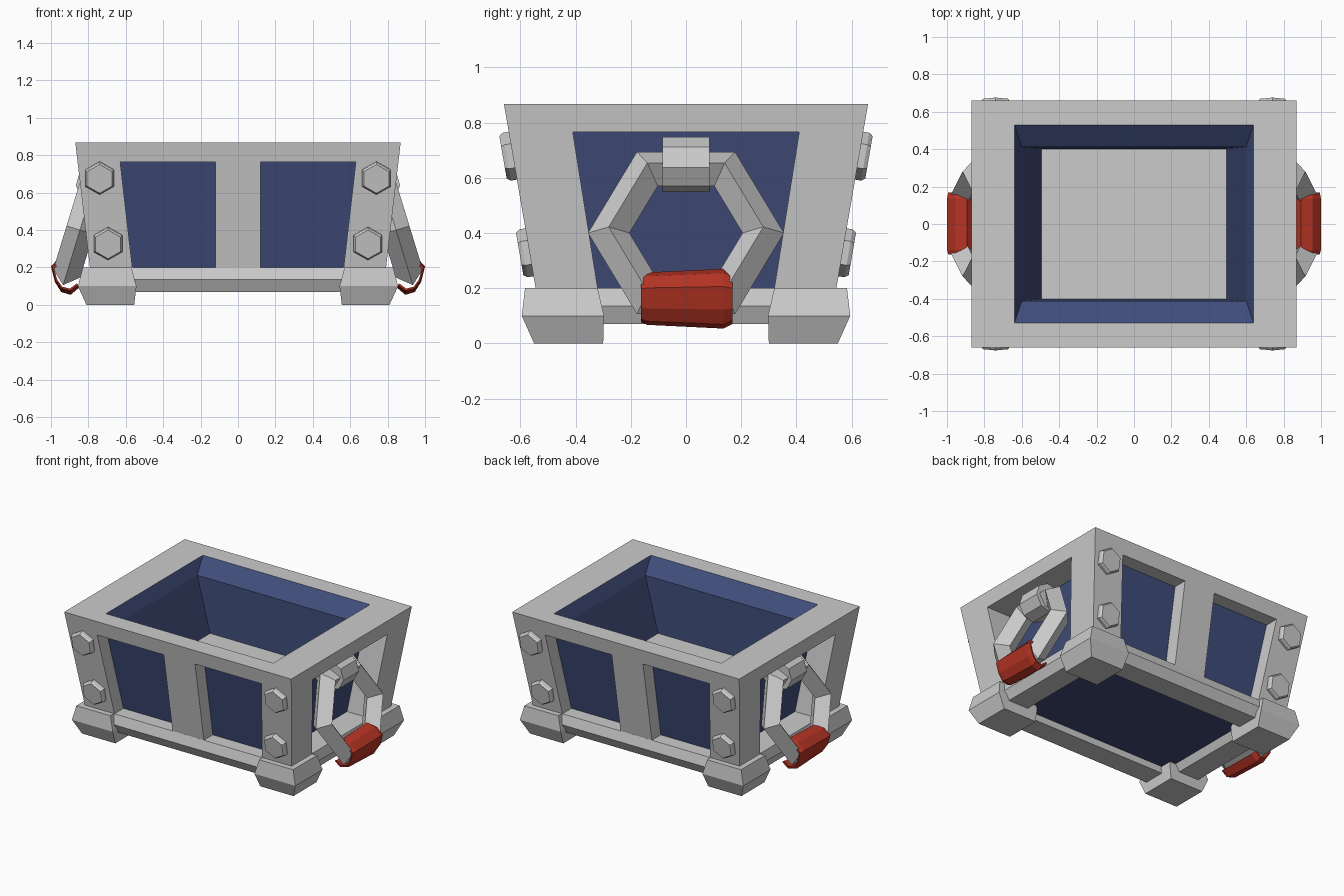
import bpy, bmesh, math
from mathutils import Matrix, Vector

if "Cube" in bpy.data.objects:
    bpy.data.objects.remove(bpy.data.objects["Cube"])


def material(name, rgb):
    m = bpy.data.materials.new(name)
    m.diffuse_color = (*rgb, 1)
    m.use_nodes = True
    m.node_tree.nodes["Principled BSDF"].inputs["Base Color"].default_value = m.diffuse_color
    return m


BLUE = material("blue_panel", (0.05, 0.072, 0.19))
RED = material("red_grip", (0.48, 0.035, 0.018))


def loft(name, rings, mat=None, loop=False, matrix=None):
    """Skin equal-length rings; cap the ends unless the rings close into a loop."""
    bm = bmesh.new()
    vs = [[bm.verts.new(p) for p in r] for r in rings]
    n, m = len(rings[0]), len(rings)
    for i in range(m if loop else m - 1):
        a, b = vs[i], vs[(i + 1) % m]
        for j in range(n):
            k = (j + 1) % n
            bm.faces.new((a[j], a[k], b[k], b[j]))
    if not loop:
        bm.faces.new(vs[0])
        bm.faces.new(vs[-1])
    if matrix:
        bm.transform(matrix)
    bmesh.ops.recalc_face_normals(bm, faces=bm.faces)
    me = bpy.data.meshes.new(name)
    bm.to_mesh(me)
    bm.free()
    ob = bpy.data.objects.new(name, me)
    bpy.context.collection.objects.link(ob)
    if mat:
        me.materials.append(mat)
    return ob


def rect(x0, x1, y0, y1, z):
    return [(x0, y0, z), (x1, y0, z), (x1, y1, z), (x0, y1, z)]


def box(x, y, z):
    return rect(-x, x, -y, y, z)


# Tapering outer faces of the crate
def X(z): return 0.87 - (0.87 - z) * 0.117
def Y(z): return 0.66 - (0.87 - z) * 0.172
# Recessed panel faces
def PX(z): return X(z) - 0.18
def PY(z): return Y(z) - 0.098


LOW, HIGH, TOP = 0.2, 0.765, 0.868

# Blue hopper: outer panels, sloped lip and inner walls
loft("hopper", [box(PX(z), PY(z), z) for z in (0.12, LOW, 0.8)]
     + [box(0.64, 0.53, TOP), box(0.60, 0.412, 0.785), box(0.495, 0.402, 0.41)], BLUE)
loft("hopper_floor", [box(0.495, 0.402, 0.405), box(0.495, 0.402, 0.414)])

# Top rim and base frame
loft("top_rim", [box(X(HIGH), Y(HIGH), HIGH), box(X(TOP), Y(TOP), TOP),
                 box(0.64, 0.53, TOP), box(0.66, 0.54, HIGH)], loop=True)
loft("base_frame", [box(0.79, 0.545, LOW), box(0.805, 0.565, 0.135), box(0.775, 0.53, 0.07),
                    box(0.62, 0.38, 0.07), box(0.55, 0.39, LOW)], loop=True)

# Corner posts, feet, bolts and mullions
for sy in (-1, 1):
    for sx in (-1, 1):
        flip = Matrix.Diagonal((sx, sy, 1, 1))
        loft("corner_post", [rect(0.565, X(LOW), 0.32, Y(LOW), LOW),
                             rect(0.63, X(HIGH), 0.41, Y(HIGH), HIGH)], matrix=flip)
        loft("foot", [rect(0.555, 0.81, 0.30, 0.55, 0),
                      rect(0.543, 0.856, 0.297, 0.595, 0.1),
                      rect(0.57, 0.83, 0.32, 0.583, LOW)], matrix=flip)
        for bx, bz in ((0.74, 0.68), (0.695, 0.33)):
            rings = [[(r * math.sin(i * math.pi / 3), d, r * math.cos(i * math.pi / 3))
                      for i in range(6)] for r, d in ((0.088, -0.02), (0.088, 0.022), (0.078, 0.036))]
            tilt = Matrix.Rotation(-math.atan(0.172), 4, 'X')
            loft("bolt", rings, matrix=flip @ Matrix.Translation((bx, Y(bz), bz)) @ tilt)
    loft("mullion", [rect(-0.12, 0.12, PY(z) - 0.01, Y(z), z) for z in (LOW, HIGH)],
         matrix=Matrix.Diagonal((1, sy, 1, 1)))

# Ring handles with bracket and red grip on each end
for sx in (-1, 1):
    flip = Matrix.Diagonal((sx, 1, 1, 1))

    # Six-sided ring with diamond section, leaning outwards
    rings = []
    for i in range(6):
        a = i * math.pi / 3
        rings.append([((0.075 * math.sin(t)),
                       (0.28 + 0.075 * math.cos(t)) * math.cos(a),
                       (0.28 + 0.075 * math.cos(t)) * math.sin(a))
                      for t in (0, math.pi / 2, math.pi, 1.5 * math.pi)])
    lean = Matrix.Rotation(math.radians(-17), 4, 'Y')
    loft("ring_handle", rings, loop=True,
         matrix=flip @ Matrix.Translation((0.845, 0, 0.4)) @ lean)

    # Eight-sided bracket with a stem to the panel
    prof = [(0.768 + 0.1 * math.cos(math.radians(t)), 0.648 + 0.1 * math.sin(math.radians(t)))
            for t in (-96, -51, -6, 39, 84, 129)] + [(0.63, 0.70), (0.63, 0.60)]
    loft("ring_bracket", [[(x, y, z) for x, z in prof] for y in (-0.085, 0.085)], matrix=flip)

    # Shell wrapped round the bottom of the ring, open on the inner side
    c = Vector((0.918, 0.165))
    outer = [(0.862, 0.235), (0.893, 0.262), (0.955, 0.248), (0.999, 0.203), (0.978, 0.125),
             (0.945, 0.076), (0.895, 0.062), (0.85, 0.098)]
    inner = [tuple(c + (Vector(p) - c) * 0.88) for p in reversed(outer)]
    rings = []
    for y, kx, kz in ((-0.163, 0.92, 0.86), (-0.14, 1, 0.95), (0.135, 1.01, 1.08), (0.168, 0.93, 0.92)):
        rings.append([(c.x + (x - c.x) * kx, y, c.y + (z - c.y) * kz) for x, z in outer + inner])
    loft("grip", rings, RED, matrix=flip)
